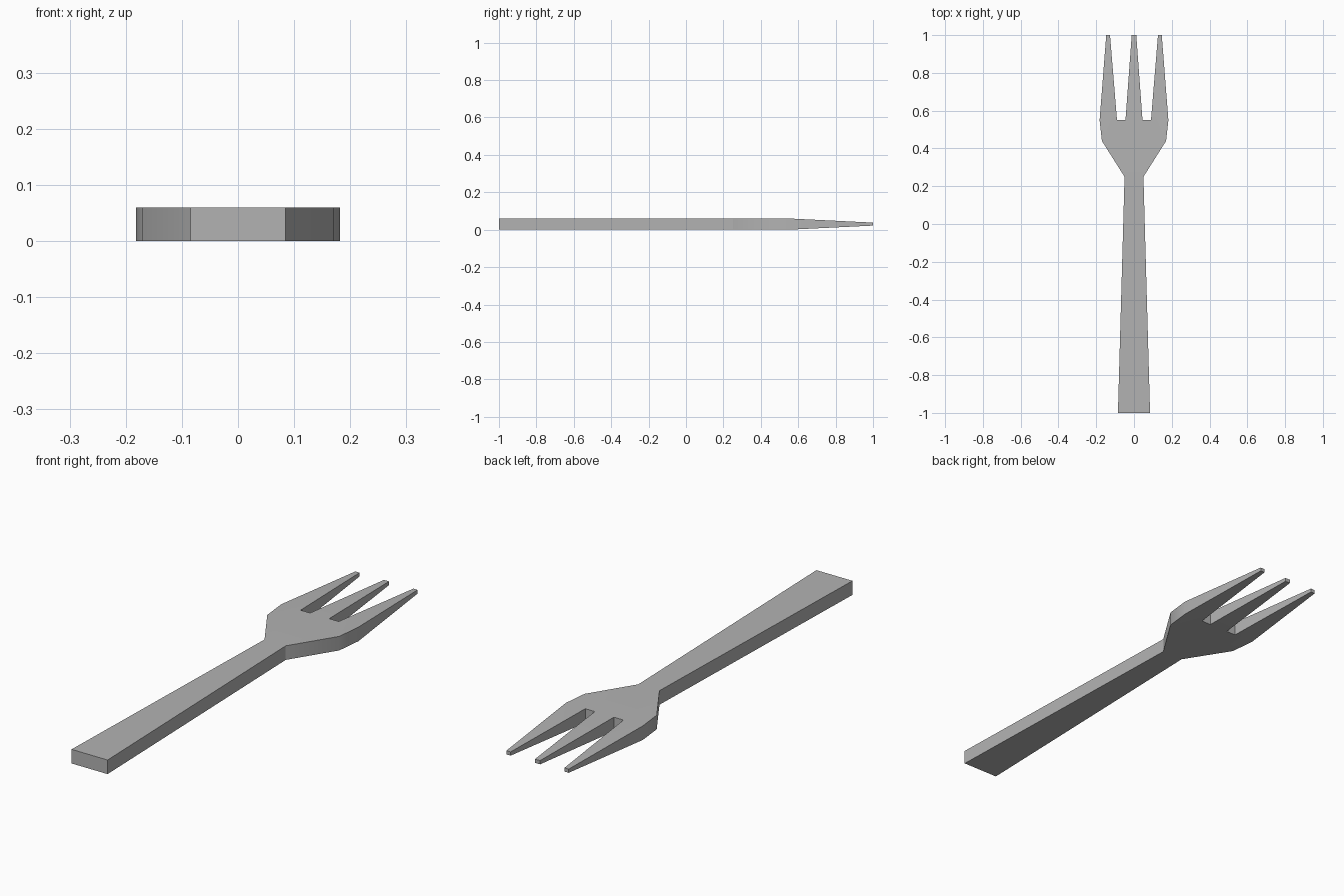
import bpy, bmesh, math

cube = bpy.data.objects.get("Cube")
if cube:
    bpy.data.objects.remove(cube, do_unlink=True)

THICK = 0.06
TIP_HALF = 0.008
ROOT_Y, TIP_Y = 0.55, 1.0

# Flat grey metal
metal = bpy.data.materials.new("grey_metal")
metal.use_nodes = True
grey = (0.45, 0.45, 0.45, 1)
metal.diffuse_color = grey
metal.node_tree.nodes["Principled BSDF"].inputs["Base Color"].default_value = grey

# Right half of the handle and head outline, from the handle end to the tine roots
half = [(0.085, -1), (0.05, 0.25), (0.17, 0.44), (0.182, ROOT_Y), (0.09, ROOT_Y), (0.045, ROOT_Y)]
outline = half + [(-x, y) for x, y in reversed(half)]

# Each tine: root left, root right, tip left, tip right
tines = [(-0.182, -0.09, -0.147, -0.127),
         (-0.045, 0.045, -0.012, 0.012),
         (0.09, 0.182, 0.127, 0.147)]

bm = bmesh.new()
verts = {}


def vert(x, y):
    """Reuse a point so the tines join the head."""
    if (x, y) not in verts:
        verts[(x, y)] = bm.verts.new((x, y, 0))
    return verts[(x, y)]


# Flat plan of handle, head and tines
bm.faces.new([vert(x, y) for x, y in outline])
for left, right, tip_left, tip_right in tines:
    bm.faces.new([vert(left, ROOT_Y), vert(right, ROOT_Y),
                  vert(tip_right, TIP_Y), vert(tip_left, TIP_Y)])

# Thicken the plan, then thin the tine tips towards the middle
result = bmesh.ops.extrude_face_region(bm, geom=bm.faces[:])
for v in result["geom"]:
    if isinstance(v, bmesh.types.BMVert):
        v.co.z = THICK
for v in bm.verts:
    if v.co.y > TIP_Y - 0.01:
        side = 1 if v.co.z > THICK / 2 else -1
        v.co.z = THICK / 2 + side * TIP_HALF
bmesh.ops.recalc_face_normals(bm, faces=bm.faces[:])

mesh = bpy.data.meshes.new("fork")
bm.to_mesh(mesh)
bm.free()
mesh.materials.append(metal)
fork = bpy.data.objects.new("fork", mesh)
bpy.context.collection.objects.link(fork)

# Soft shading round the head, crisp edges elsewhere
bpy.ops.object.select_all(action="DESELECT")
fork.select_set(True)
bpy.context.view_layer.objects.active = fork
bpy.ops.object.shade_smooth_by_angle(angle=math.radians(30))
